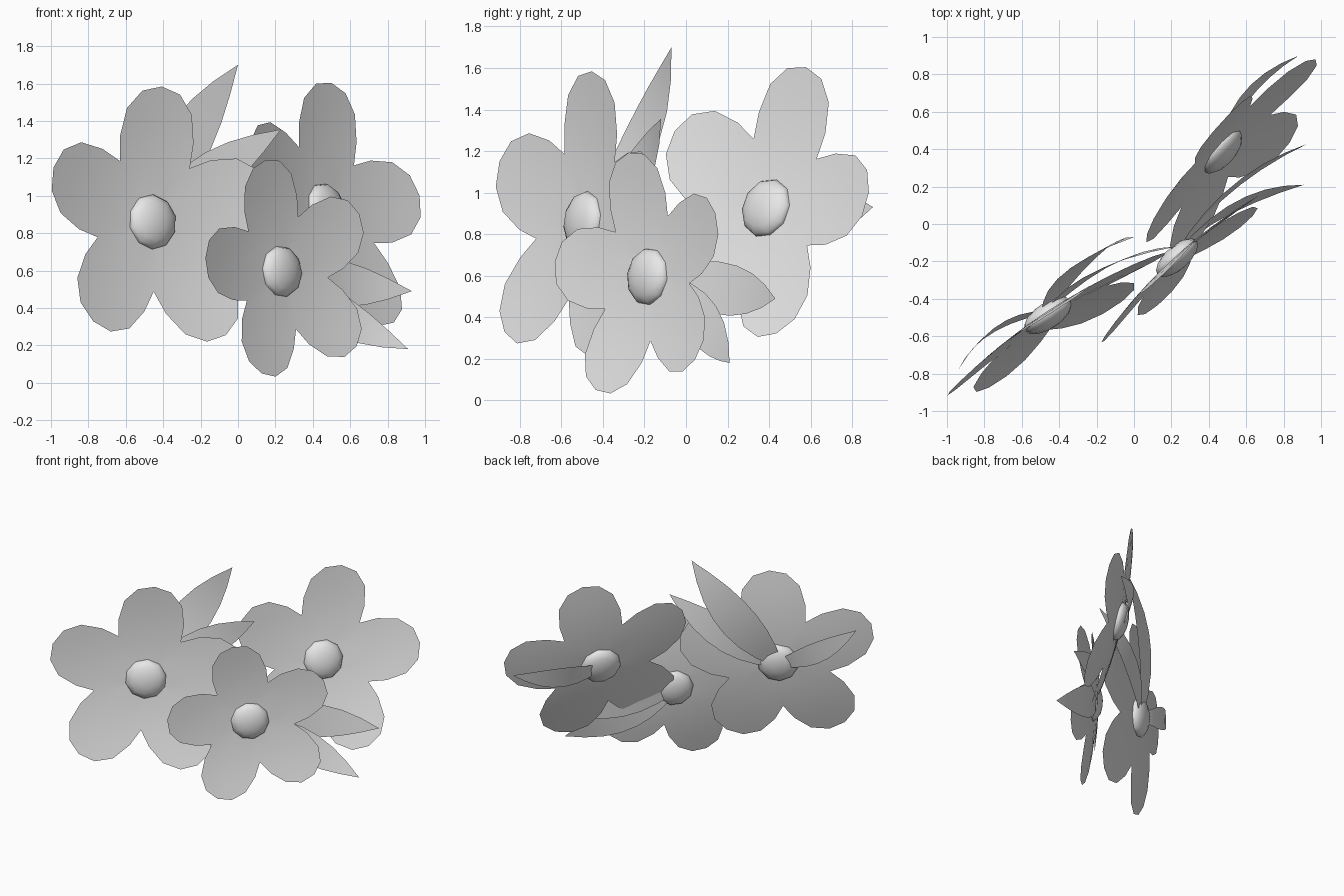
import bpy, bmesh, math
from mathutils import Matrix, Vector

cube = bpy.data.objects.get("Cube")
if cube:
    bpy.data.objects.remove(cube)

grey = bpy.data.materials.new("pale_grey")
grey.use_nodes = True
grey.diffuse_color = (0.8, 0.8, 0.8, 1)
grey.node_tree.nodes["Principled BSDF"].inputs["Base Color"].default_value = (0.8, 0.8, 0.8, 1)

CUP = 0.16  # how strongly the petals curve forward


def finish(name, bm, frame):
    mesh = bpy.data.meshes.new(name)
    bm.normal_update()
    bm.to_mesh(mesh)
    bm.free()
    mesh.materials.append(grey)
    obj = bpy.data.objects.new(name, mesh)
    bpy.context.collection.objects.link(obj)
    obj.matrix_world = frame
    for face in mesh.polygons:
        face.use_smooth = True
    return obj


def flower_frame(centre, normal, up):
    n = Vector(normal).normalized()
    v = Vector(up)
    v = (v - n * v.dot(n)).normalized()
    u = v.cross(n)
    frame = Matrix((u, v, n)).transposed().to_4x4()
    frame.translation = centre
    return frame


# Five-petal blossom: one outline repeated around the centre, filled with rings
def blossom(name, frame, size):
    half = [(0.235, 0.44), (0.207, 0.59), (0.12, 0.69)]
    petal = [(0.223, 0.307)] + half + [(0, 0.722)] + [(-x, y) for x, y in reversed(half)]
    outline = [Matrix.Rotation(math.radians(72 * k), 2) @ Vector(p)
               for k in range(5) for p in petal]
    bm = bmesh.new()

    def vert(p):
        return bm.verts.new((p.x, p.y, CUP * p.length_squared / size))

    rings = [[vert(p * s * size) for p in outline] for s in (0.3, 0.55, 0.8, 1)]
    hub = bm.verts.new((0, 0, 0))
    count = len(outline)
    for i in range(count):
        j = (i + 1) % count
        bm.faces.new((hub, rings[0][i], rings[0][j]))
        for a, b in zip(rings, rings[1:]):
            bm.faces.new((a[i], b[i], b[j], a[j]))
    finish(name, bm, frame)


# Flattened round centre
def disc(name, frame, radius):
    bm = bmesh.new()
    bmesh.ops.create_uvsphere(bm, u_segments=10, v_segments=8, radius=radius)
    bmesh.ops.scale(bm, vec=(1, 1, 0.45), verts=bm.verts)
    finish(name, bm, frame)


# Pointed leaf arching behind the blossom from its centre to a tip
def leaf(name, frame, tip):
    end = frame.inverted() @ Vector(tip)
    flat = Vector((end.x, end.y, 0))
    side = Vector((-end.y, end.x, 0)).normalized()
    widths = [0.03, 0.085, 0.12, 0.135, 0.13, 0.105, 0.06, 0]
    bm = bmesh.new()
    rows = []
    for i, w in enumerate(widths):
        t = i / (len(widths) - 1)
        mid = flat * t
        mid.z = end.z * t - 0.3 * t * (1 - t) - 0.02 * (1 - t)
        if w == 0:
            rows.append([bm.verts.new(mid)] * 3)
        else:
            rows.append([bm.verts.new(mid + side * w * flat.length * s) for s in (-1, 0, 1)])
    for a, b in zip(rows, rows[1:]):
        for k in range(2):
            corners = list(dict.fromkeys((a[k], a[k + 1], b[k + 1], b[k])))
            bm.faces.new(corners)
    finish(name, bm, frame)


# name, centre, facing, direction of upper petal, size, disc radius, leaf tips
flowers = [
    ("left", (-0.46, -0.49, 0.86), (0.548, -0.828, 0.117), (0.05, 0.04, 0.725), 1.0, 0.15,
     [(0.0, -0.07, 1.70), (0.23, -0.12, 1.355), (-0.94, -0.78, 1.13)]),
    ("front", (0.23, -0.18, 0.595), (0.668, -0.738, 0.089), (-0.09, -0.09, 0.61), 0.84, 0.14,
     [(0.93, 0.43, 0.49), (0.91, 0.21, 0.18)]),
    ("back", (0.47, 0.39, 0.925), (0.735, -0.626, 0.261), (0.04, 0.18, 0.69), 0.97, 0.147,
     [(0.88, 0.90, 0.93)]),
]
for name, centre, normal, up, size, radius, tips in flowers:
    frame = flower_frame(centre, normal, up)
    blossom(name + "_flower_petals", frame, size)
    disc(name + "_flower_centre", frame, radius)
    for i, tip in enumerate(tips):
        leaf(f"{name}_flower_leaf_{i + 1}", frame, tip)
